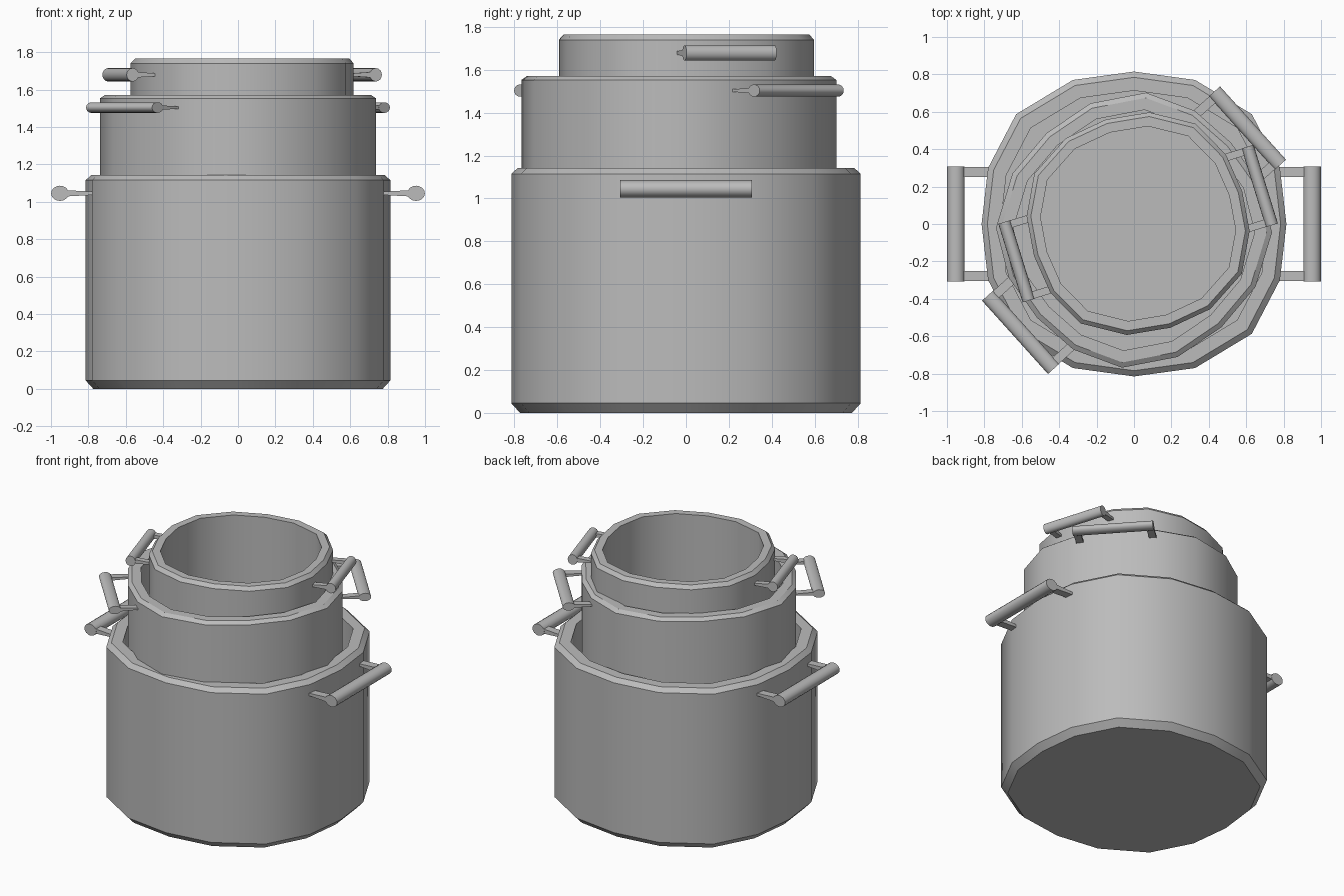
import bpy, bmesh, math
from mathutils import Matrix, Vector

old = bpy.data.objects.get("Cube")
if old:
    bpy.data.objects.remove(old)

grey = bpy.data.materials.new("brushed grey metal")
grey.use_nodes = True
COLOUR = (0.5, 0.5, 0.5, 1)
grey.diffuse_color = COLOUR
grey.node_tree.nodes["Principled BSDF"].inputs["Base Color"].default_value = COLOUR

# One quarter of the sixteen-sided, slightly squared pot outline
QUARTER = [(0.815, 0), (0.78, 0.30), (0.63, 0.587), (0.327, 0.77)]
HEIGHT = 1.143


def outline():
    """Full outline, counter-clockwise, made by mirroring the quarter."""
    upper = QUARTER + [(0, 0.815)] + [(-x, y) for x, y in reversed(QUARTER)]
    return upper + [(-x, -y) for x, y in upper[1:-1]]


def finish(name, bm, matrix):
    bmesh.ops.recalc_face_normals(bm, faces=bm.faces)
    mesh = bpy.data.meshes.new(name)
    bm.to_mesh(mesh)
    bm.free()
    mesh.materials.append(grey)
    obj = bpy.data.objects.new(name, mesh)
    bpy.context.collection.objects.link(obj)
    obj.matrix_world = matrix
    bpy.ops.object.select_all(action="DESELECT")
    obj.select_set(True)
    bpy.context.view_layer.objects.active = obj
    bpy.ops.object.shade_smooth_by_angle(angle=math.radians(35))
    return obj


def pot_body(name, matrix):
    """Hollow body: chamfered base, wall, chamfered rim, inner wall and floor."""
    profile = [(0.95, 0), (1, 0.045), (1, HEIGHT - 0.028), (0.962, HEIGHT),
               (0.875, HEIGHT), (0.875, 0.06)]
    bm = bmesh.new()
    rings = [[bm.verts.new((x * s, y * s, z)) for x, y in outline()]
             for s, z in profile]
    for low, high in zip(rings, rings[1:]):
        for i in range(len(low)):
            j = (i + 1) % len(low)
            bm.faces.new((low[i], low[j], high[j], high[i]))
    bm.faces.new(rings[0])
    bm.faces.new(rings[-1])
    finish(name, bm, matrix)


def handle(name, side, matrix):
    """Round grip bar held off the wall by two flat flared brackets."""
    bm = bmesh.new()
    z = HEIGHT - 0.098
    place = (Matrix.Translation((side * 0.952, 0, z))
             @ Matrix.Diagonal((1.12, 1, 0.97, 1))
             @ Matrix.Rotation(math.pi / 2, 4, "X"))
    bmesh.ops.create_cone(bm, cap_ends=True, segments=16, radius1=0.042,
                          radius2=0.042, depth=0.615, matrix=place)
    for y in (-0.278, 0.278):
        cube = bmesh.ops.create_cube(bm, size=1)["verts"]
        for v in cube:
            outer = v.co.x > 0
            v.co = Vector((side * (0.925 if outer else 0.74),
                           y + v.co.y * 0.056,
                           z + v.co.z * (0.034 if outer else 0.014)))
    finish(name, bm, matrix)


# name, centre x, centre y, rim height, turn in degrees, width and height scale
POTS = [("large_pot", 0, 0, HEIGHT, 0, 1, 1),
        ("medium_pot", 0, -0.033, 1.572, 42, 0.857, 0.7),
        ("small_pot", 0.022, 0.002, 1.765, 17.2, 0.715, 0.88)]

for name, cx, cy, rim, turn, wide, tall in POTS:
    matrix = (Matrix.Translation((cx, cy, rim - HEIGHT * tall))
              @ Matrix.Rotation(math.radians(turn), 4, "Z")
              @ Matrix.Diagonal((wide, wide, tall, 1)))
    pot_body(name + "_body", matrix)
    handle(name + "_left_handle", 1, matrix)
    handle(name + "_right_handle", -1, matrix)
